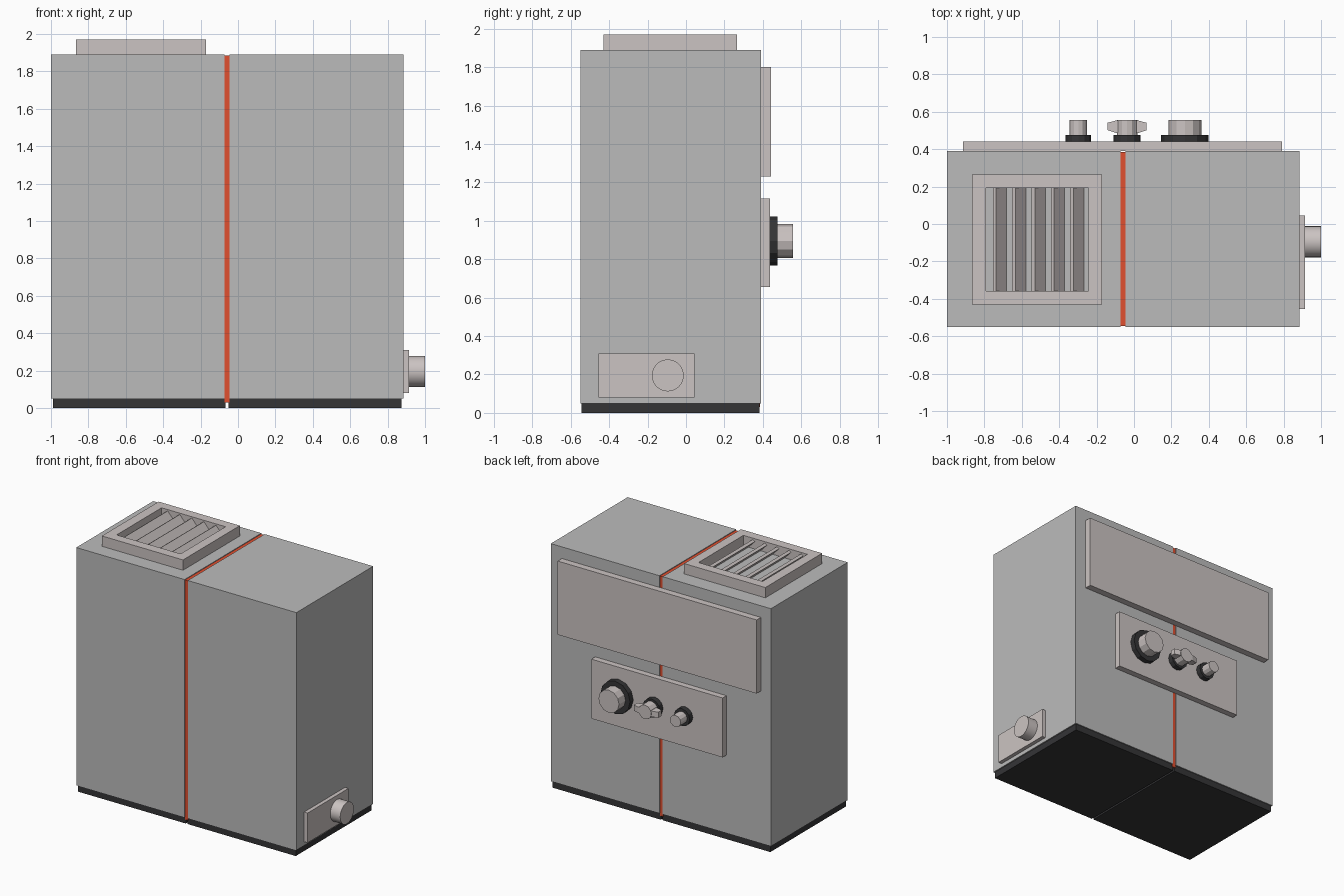
import bpy, bmesh, math
from mathutils import Matrix, Vector

if "Cube" in bpy.data.objects:
    bpy.data.objects.remove(bpy.data.objects["Cube"])


def material(name, rgb):
    m = bpy.data.materials.new(name)
    m.diffuse_color = (*rgb, 1)
    m.use_nodes = True
    m.node_tree.nodes["Principled BSDF"].inputs["Base Color"].default_value = m.diffuse_color
    return m


DARK = material("dark_rubber", (0.035, 0.035, 0.037))
RED = material("red_seal", (0.75, 0.08, 0.03))
PALE = material("pale_metal", (0.60, 0.55, 0.54))
GREY = material("grey_case", (0.50, 0.50, 0.50))


def finish(name, bm, mat):
    bmesh.ops.recalc_face_normals(bm, faces=bm.faces)
    me = bpy.data.meshes.new(name)
    bm.to_mesh(me)
    bm.free()
    me.materials.append(mat)
    ob = bpy.data.objects.new(name, me)
    bpy.context.collection.objects.link(ob)
    return ob


def box(name, x, y, z, mat):
    bm = bmesh.new()
    lo, hi = Vector((x[0], y[0], z[0])), Vector((x[1], y[1], z[1]))
    bmesh.ops.create_cube(bm, size=1, matrix=Matrix.Translation((lo + hi) / 2)
                          @ Matrix.Diagonal((*(hi - lo), 1)))
    return finish(name, bm, mat)


def cylinder(name, start, axis, length, r, sides, mat, r2=None):
    bm = bmesh.new()
    rot = Matrix.Rotation(math.pi / 2, 4, 'Y') if axis == 'X' else Matrix.Rotation(-math.pi / 2, 4, 'X')
    bmesh.ops.create_cone(bm, cap_ends=True, segments=sides, radius1=r, radius2=r2 or r, depth=length,
                          matrix=Matrix.Translation(start) @ rot @ Matrix.Translation((0, 0, length / 2)))
    return finish(name, bm, mat)


def prism(name, profile, offset, mat):
    # extrude a closed 3D polygon along an offset vector
    bm = bmesh.new()
    f = bm.faces.new([bm.verts.new(p) for p in profile])
    ext = bmesh.ops.extrude_face_region(bm, geom=[f])
    bmesh.ops.translate(bm, vec=offset, verts=[v for v in ext['geom'] if isinstance(v, bmesh.types.BMVert)])
    return finish(name, bm, mat)


# two case halves on dark plinths, with the red seal between
box("case_left", (-1, -0.073), (-0.55, 0.39), (0.05, 1.89), GREY)
box("case_right", (-0.045, 0.885), (-0.55, 0.39), (0.05, 1.89), GREY)
box("plinth_left", (-0.99, -0.067), (-0.543, 0.382), (0, 0.05), DARK)
box("plinth_right", (-0.052, 0.875), (-0.543, 0.382), (0, 0.05), DARK)
box("seam_seal", (-0.073, -0.045), (-0.545, 0.385), (0.03, 1.885), RED)

# top vent frame: an outer square with an inner opening
bm = bmesh.new()
rings = []
for x0, x1, y0, y1 in ((-0.865, -0.17, -0.43, 0.265), (-0.79, -0.242, -0.357, 0.193)):
    for z in (1.89, 1.97):
        rings.append([bm.verts.new((x, y, z)) for x, y in ((x0, y0), (x1, y0), (x1, y1), (x0, y1))])
for a, b in ((0, 1), (1, 3), (3, 2), (2, 0)):
    for i in range(4):
        j = (i + 1) % 4
        bm.faces.new((rings[a][i], rings[a][j], rings[b][j], rings[b][i]))
finish("vent_frame", bm, PALE)

# slanted vent slats
for i in range(5):
    x = -0.755 + i * 0.1035
    prism(f"vent_slat_{i + 1}", [(x, -0.357, 1.948), (x + 0.018, -0.357, 1.96),
                                 (x + 0.074, -0.357, 1.895), (x + 0.056, -0.357, 1.89)],
          (0, 0.55, 0), PALE)

# rear plates
box("rear_upper_plate", (-0.915, 0.79), (0.39, 0.442), (1.23, 1.80), PALE)
box("rear_control_plate", (-0.62, 0.505), (0.39, 0.437), (0.655, 1.115), PALE)

# rear knobs on dark collars
Z = 0.895
for name, x, rc, rk in (("large", 0.272, 0.127, 0.088), ("wing", -0.037, 0.073, 0.055),
                        ("small", -0.298, 0.067, 0.046)):
    cylinder(f"{name}_collar", (x, 0.437, Z), 'Y', 0.04, rc, 12, DARK)
    cylinder(f"{name}_knob", (x, 0.477, Z), 'Y', 0.079, rk, 12, PALE)

# tapered grips on both sides of the middle knob
for side, s in (("left", -1), ("right", 1)):
    c = -0.037
    prism(f"wing_grip_{side}", [(c + s * d, y, Z - 0.022) for d, y in
                                ((0.03, 0.49), (0.06, 0.487), (0.105, 0.502),
                                 (0.105, 0.541), (0.06, 0.553), (0.03, 0.55))],
          (0, 0, 0.044), PALE)

# side outlet plate and pipe
box("outlet_plate", (0.885, 0.915), (-0.455, 0.045), (0.08, 0.31), PALE)
pipe = cylinder("outlet_pipe", (0.915, -0.095, 0.195), 'X', 0.085, 0.083, 32, PALE)
bpy.context.view_layer.objects.active = pipe
pipe.select_set(True)
bpy.ops.object.shade_smooth_by_angle()
